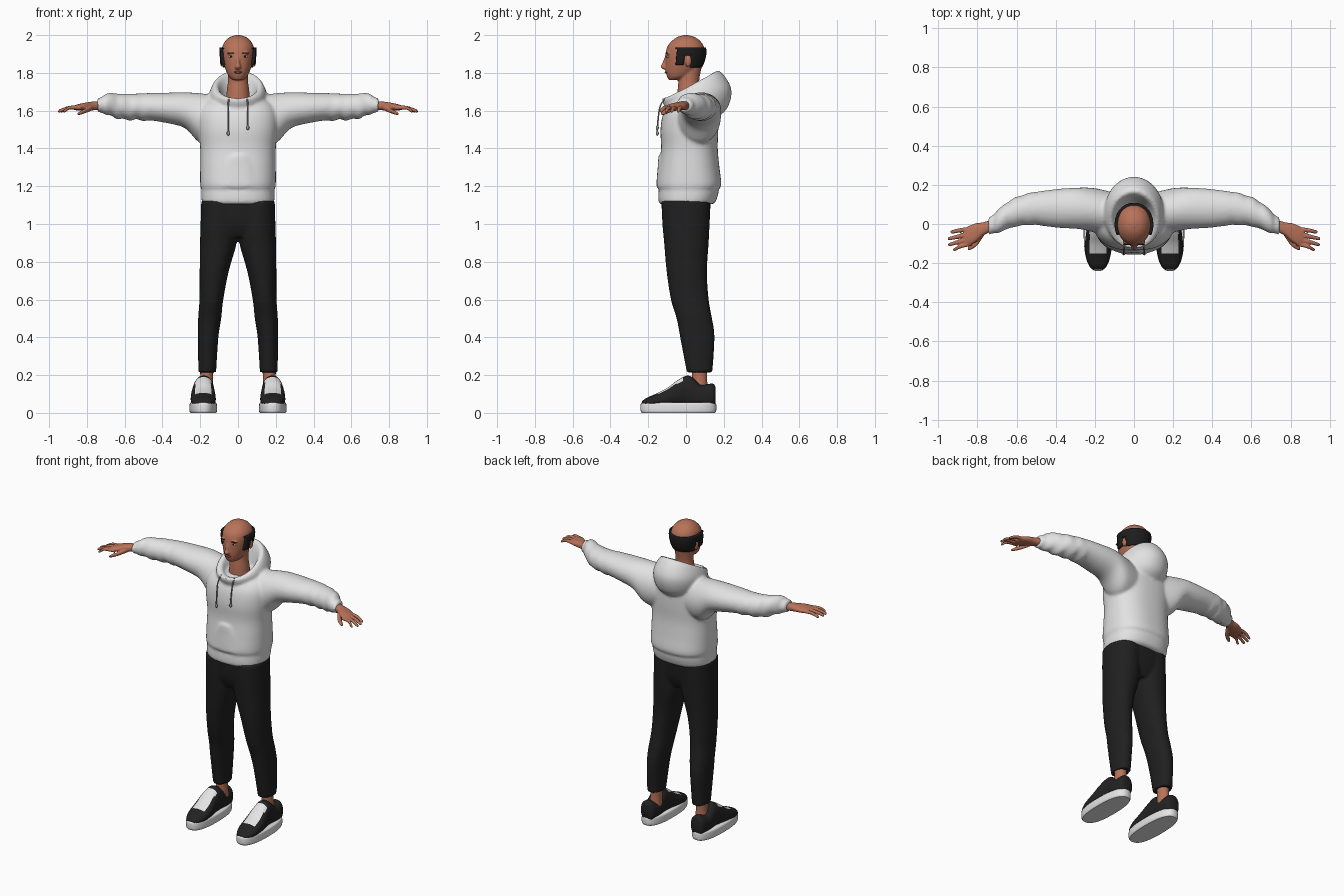
import bpy, bmesh, math
from mathutils import Matrix, Vector

cube = bpy.data.objects.get("Cube")
if cube:
    bpy.data.objects.remove(cube, do_unlink=True)


def material(name, r, g, b):
    mat = bpy.data.materials.new(name)
    mat.use_nodes = True
    mat.diffuse_color = (r, g, b, 1)
    bsdf = mat.node_tree.nodes["Principled BSDF"]
    bsdf.inputs["Base Color"].default_value = (r, g, b, 1)
    bsdf.inputs["Roughness"].default_value = 0.8
    return mat


skin = material("skin", .48, .17, .1)
lip = material("lip", .3, .09, .06)
fabric = material("light grey fabric", .76, .76, .76)
cord = material("grey cord", .3, .3, .3)
trouser = material("black trouser", .014, .014, .015)
hair_black = material("black hair", .013, .012, .012)
shoe_black = material("black shoe", .016, .016, .017)
white = material("white", .78, .78, .78)


def smooth_sections(sections, steps):
    """Catmull-Rom interpolation through the cross-sections."""
    rows = [list(s) + [0] * (6 - len(s)) for s in sections]
    out = []
    for i in range(len(rows) - 1):
        before, a, b, after = rows[max(i - 1, 0)], rows[i], rows[i + 1], rows[min(i + 2, len(rows) - 1)]
        for k in range(steps):
            t = k / steps
            out.append([q + t * (c - p) / 2 + t * t * (p - 2.5 * q + 2 * c - d / 2)
                        + t ** 3 * (1.5 * (q - c) + (d - p) / 2)
                        for p, q, c, d in zip(before, a, b, after)])
    return out + [rows[-1]]


def loft(bm, axis, sections, power=2, segments=32, steps=4):
    """Rounded rings along an axis: (position, centre, centre, radius, radius, tilt)."""
    rings = []
    for pos, u, v, ru, rv, tilt in smooth_sections(sections, steps):
        ring = []
        for i in range(segments):
            angle = math.tau * i / segments
            c, s = math.cos(angle), math.sin(angle)
            a = u + ru * math.copysign(abs(c) ** (2 / power), c)
            b = v + rv * math.copysign(abs(s) ** (2 / power), s)
            along = pos + tilt * s
            point = {"x": (along, a, b), "y": (a, along, b), "z": (a, b, along)}[axis]
            ring.append(bm.verts.new(point))
        rings.append(ring)
    for low, high in zip(rings, rings[1:]):
        for i in range(segments):
            j = (i + 1) % segments
            bm.faces.new((low[i], low[j], high[j], high[i]))
    bm.faces.new(rings[0])
    bm.faces.new(rings[-1])


def ball(bm, centre, radii):
    matrix = Matrix.Translation(Vector(centre)) @ Matrix.Diagonal((*radii, 1))
    bmesh.ops.create_uvsphere(bm, u_segments=20, v_segments=12, radius=1, matrix=matrix)


def build(name, bm, mats, voxel=0, relax=3, rule=None, mirror=False):
    bm = bm.copy()
    if mirror:
        bmesh.ops.scale(bm, vec=(-1, 1, 1), verts=bm.verts)
    bmesh.ops.recalc_face_normals(bm, faces=bm.faces)
    if rule:
        for face in bm.faces:
            face.material_index = rule(face.calc_center_median(), face.normal)
    mesh = bpy.data.meshes.new(name)
    bm.to_mesh(mesh)
    bm.free()
    for mat in mats:
        mesh.materials.append(mat)
    mesh.shade_smooth()
    mesh.set_sharp_from_angle(angle=math.radians(50))
    obj = bpy.data.objects.new(name, mesh)
    bpy.context.collection.objects.link(obj)
    if voxel:
        remesh = obj.modifiers.new("fuse", "REMESH")
        remesh.mode = "VOXEL"
        remesh.voxel_size = voxel
        remesh.use_smooth_shade = True
        soften = obj.modifiers.new("soften", "SMOOTH")
        soften.iterations = relax
    return obj


def build_pair(name, bm, mats, **options):
    build("left_" + name, bm, mats, **options)
    build("right_" + name, bm, mats, mirror=True, **options)


# Head with neck, nose and ears
skull = [(1.762, 0, -.065, .025, .025), (1.78, 0, -.04, .048, .06), (1.81, 0, -.024, .063, .084),
         (1.85, 0, -.012, .076, .097), (1.9, 0, -.005, .084, .103), (1.94, 0, -.002, .083, .096),
         (1.97, 0, 0, .066, .074), (1.99, 0, 0, .042, .045), (2, 0, 0, .012, .012)]
bm = bmesh.new()
loft(bm, "z", skull, power=2.1)
loft(bm, "z", [(1.6, 0, .02, .07, .07), (1.7, 0, .015, .06, .06), (1.76, 0, .015, .053, .055),
               (1.84, 0, .025, .055, .06)])
loft(bm, "z", [(1.89, 0, -.103, .008, .008), (1.85, 0, -.112, .01, .014),
               (1.832, 0, -.113, .017, .021), (1.818, 0, -.108, .013, .012)])
for side in (-1, 1):
    ball(bm, (side * .084, .012, 1.862), (.012, .018, .03))
    ball(bm, (side * .036, -.094, 1.906), (.024, .011, .007))
build("head", bm, [skin], voxel=.005, relax=2)

# Horseshoe of hair, kept from an enlarged skull
bm = bmesh.new()
loft(bm, "z", [(z, x, y, rx + .014, ry + .01) for z, x, y, rx, ry in skull], 2.1, 64, 6)


def is_hair(p):
    bottom = 1.84 if p.y < -.008 else 1.893 if p.y < .028 else 1.83
    return p.y > -.052 and bottom < p.z < 1.932


bald = [f for f in bm.faces if not is_hair(f.calc_center_median())]
bmesh.ops.delete(bm, geom=bald, context="FACES")
hair = build("hair", bm, [hair_black])
hair.modifiers.new("thickness", "SOLIDIFY").thickness = .02

# Eyes, brows and mouth
for name, mat, x, y, z, radii in (("eye", white, .037, -.095, 1.886, (.014, .007, .006)),
                                  ("iris", hair_black, .037, -.1, 1.886, (.005, .004, .005)),
                                  ("brow", hair_black, .038, -.104, 1.905, (.018, .004, .003))):
    bm = bmesh.new()
    ball(bm, (x, y, z), radii)
    build_pair(name, bm, [mat])
bm = bmesh.new()
ball(bm, (0, -.105, 1.803), (.024, .008, .006))
build("mouth", bm, [lip])

# Hoodie: torso, pocket, sleeves and lowered hood fused together
bm = bmesh.new()
loft(bm, "z", [(1.105, 0, .003, .183, .138), (1.12, 0, .006, .192, .152), (1.165, 0, .013, .194, .159),
               (1.18, 0, .014, .193, .158), (1.21, 0, .017, .2, .17), (1.3, 0, .017, .2, .16),
               (1.4, 0, .018, .2, .15), (1.5, 0, .018, .21, .153), (1.58, 0, .024, .21, .146),
               (1.63, 0, .03, .19, .125), (1.66, 0, .03, .15, .09)], power=2.4, segments=48)
loft(bm, "z", [(1.2, 0, -.06, .14, .098), (1.3, 0, -.06, .12, .09), (1.36, 0, -.06, .08, .085),
               (1.37, 0, -.06, .07, .07)], power=2.5)
sleeve = [(.1, .05, 1.55, .11, .13), (.2, .07, 1.56, .113, .132), (.28, .08, 1.602, .106, .095),
          (.38, .08, 1.615, .1, .08), (.47, .08, 1.621, .089, .072), (.5, .08, 1.618, .084, .074),
          (.54, .076, 1.623, .083, .067), (.57, .07, 1.618, .076, .072), (.61, .06, 1.624, .076, .066),
          (.64, .046, 1.622, .068, .068), (.67, .03, 1.634, .066, .06), (.7, .01, 1.633, .058, .056),
          (.718, 0, 1.631, .047, .043), (.745, -.012, 1.629, .045, .036)]
for side in (-1, 1):
    loft(bm, "x", [(side * s[0], *s[1:]) for s in sleeve])
loft(bm, "z", [(1.575, 0, .03, .12, .125, -.02), (1.625, 0, .05, .145, .17, -.01),
               (1.69, 0, .057, .152, .183, .025), (1.735, 0, .035, .13, .15, .07),
               (1.727, 0, .028, .104, .118, .065), (1.645, 0, .025, .075, .085, .015)], segments=48)
build("hoodie", bm, [fabric], voxel=.009, relax=4)

# Drawstrings with small end knots
for name, side, end in (("left_drawstring", 1, 1.51), ("right_drawstring", -1, 1.48)):
    bm = bmesh.new()
    x = side * .052
    loft(bm, "z", [(end, x, -.152, .004, .004), (1.57, x, -.146, .004, .004),
                   (1.63, x, -.134, .004, .004), (1.67, x * .9, -.105, .004, .004)], segments=10)
    ball(bm, (x, -.152, end), (.008, .008, .013))
    build(name, bm, [cord])

# Hands
bm = bmesh.new()
loft(bm, "x", [(.72, -.005, 1.627, .03, .024), (.77, -.025, 1.625, .034, .023),
               (.81, -.045, 1.622, .048, .02), (.85, -.062, 1.617, .049, .016),
               (.87, -.065, 1.615, .04, .01)], power=2.3)
for base, tip, reach in ((-.024, -.04, .938), (-.05, -.074, .952), (-.076, -.104, .95), (-.1, -.13, .925)):
    loft(bm, "x", [(.83, base, 1.615, .011, .011), (.89, (base + tip) / 2, 1.616, .011, .01),
                   (reach - .01, tip, 1.6, .009, .009), (reach, tip, 1.595, .005, .005)], segments=14)
loft(bm, "x", [(.765, -.04, 1.618, .016, .014), (.8, -.09, 1.602, .018, .012),
               (.835, -.118, 1.588, .014, .01), (.85, -.126, 1.582, .006, .005)], segments=14)
build_pair("hand", bm, [skin], voxel=.004, relax=1)

# Trousers
bm = bmesh.new()
leg = [(.215, .163, .072, .047, .068), (.4, .158, .06, .054, .091), (.5, .15, .044, .061, .094),
       (.6, .141, .02, .063, .1), (.75, .126, .004, .077, .107), (.9, .104, .002, .097, .118),
       (1, .1, 0, .098, .125), (1.12, .095, 0, .1, .13)]
for side in (-1, 1):
    loft(bm, "z", [(s[0], side * s[1], *s[2:]) for s in leg], power=2.2)
loft(bm, "z", [(.93, 0, 0, .1, .09), (1, 0, 0, .17, .12), (1.13, 0, 0, .185, .132)], power=2.4)
build("trousers", bm, [trouser], voxel=.009)

# Ankles
bm = bmesh.new()
loft(bm, "z", [(.09, .168, .075, .04, .045), (.17, .166, .072, .034, .04), (.25, .165, .072, .036, .042)])
build_pair("ankle", bm, [skin])

# Shoes: soles, then uppers with a white lace panel
bm = bmesh.new()
loft(bm, "z", [(0, .184, -.04, .068, .194), (.012, .184, -.04, .073, .2), (.045, .184, -.04, .072, .2),
               (.054, .184, -.04, .067, .194)], power=2.5, segments=48)
build_pair("sole", bm, [white])
bm = bmesh.new()
loft(bm, "y", [(.156, .182, .088, .03, .05), (.14, .182, .091, .047, .064), (.08, .182, .09, .055, .06),
               (.035, .182, .108, .054, .08), (0, .182, .113, .055, .083), (-.05, .184, .1, .061, .069),
               (-.1, .184, .081, .066, .051), (-.16, .184, .065, .064, .036),
               (-.21, .184, .054, .046, .025), (-.232, .184, .048, .026, .014)],
     power=2.3, segments=48, steps=6)


def lace_rule(p, normal):
    return int(-.15 < p.y < -.015 and abs(abs(p.x) - .184) < .042 and normal.z > .25)


build_pair("shoe_upper", bm, [shoe_black, white], rule=lace_rule)
